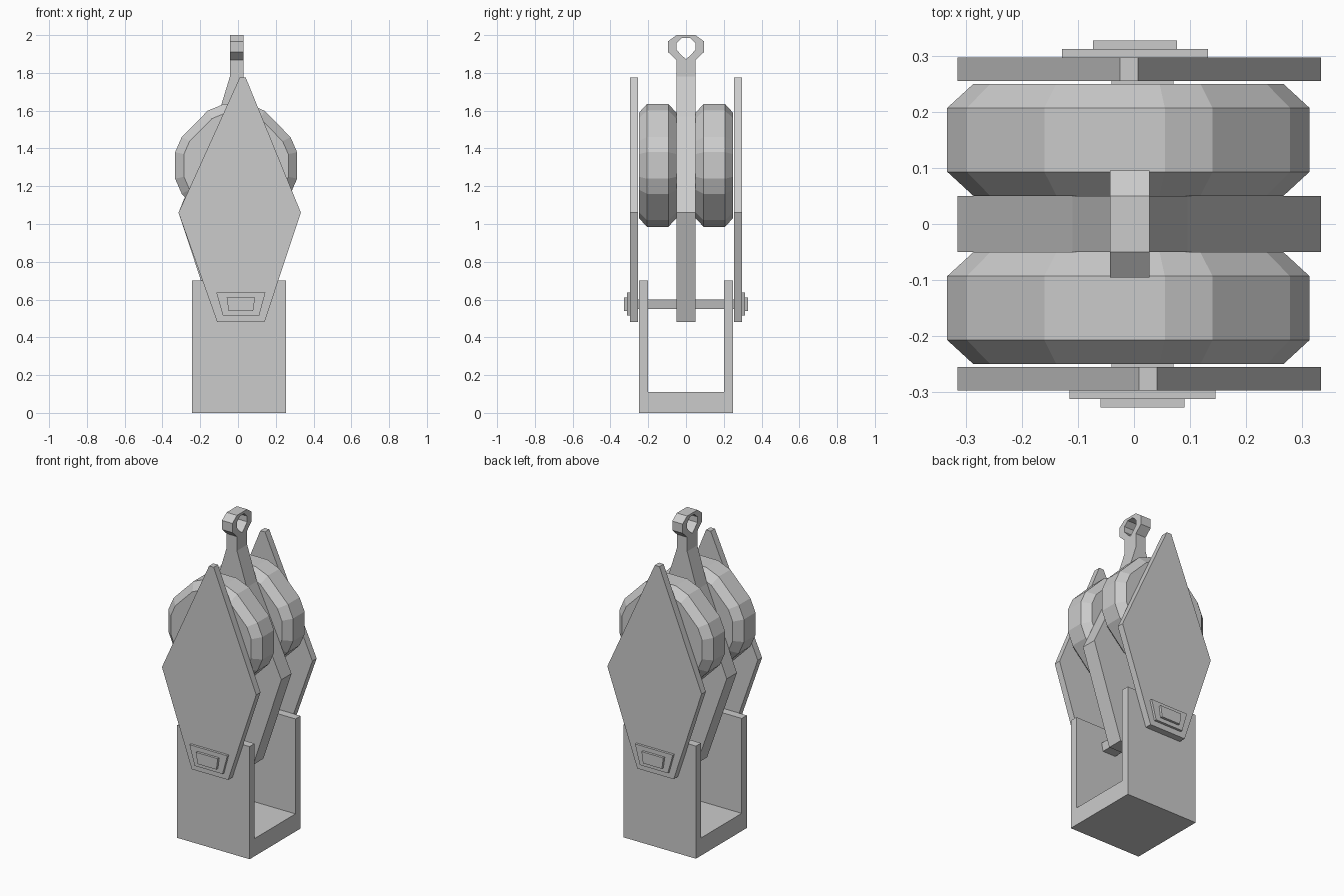
import bpy, bmesh

if "Cube" in bpy.data.objects:
    bpy.data.objects.remove(bpy.data.objects["Cube"])


def make_object(name, bm):
    bmesh.ops.recalc_face_normals(bm, faces=bm.faces)
    mesh = bpy.data.meshes.new(name)
    bm.to_mesh(mesh)
    bm.free()
    ob = bpy.data.objects.new(name, mesh)
    bpy.context.collection.objects.link(ob)
    return ob


def loft(name, rings, capped=True):
    """Join matching vertex rings with quads, capping the two ends."""
    bm = bmesh.new()
    vs = [[bm.verts.new(p) for p in ring] for ring in rings]
    n = len(vs[0])
    for a, b in zip(vs, vs[1:]):
        for i in range(n):
            j = (i + 1) % n
            bm.faces.new((a[i], a[j], b[j], b[i]))
    if capped:
        bm.faces.new(vs[0])
        bm.faces.new(vs[-1])
    return make_object(name, bm)


def plate(name, profile, y0, y1):
    """Extrude an x-z outline along y."""
    return loft(name, [[(x, y, z) for x, z in profile] for y in (y0, y1)])


def side_profile(profile, x0, x1, name):
    """Extrude a y-z outline along x."""
    return loft(name, [[(x, y, z) for y, z in profile] for x in (x0, x1)])


# U-shaped base bracket
side_profile([(-.25, 0), (.25, 0), (.25, .7), (.2, .7), (.2, .11),
              (-.2, .11), (-.2, .7), (-.25, .7)], -.243, .255, "base_bracket")

# Outer plates with stepped bolt heads (rear set sits slightly to the left)
for side, s, dx in (("front", -1, 0), ("back", 1, -.013)):
    top = .025 if s < 0 else -.009
    plate(side + "_plate",
          [(-.11 + dx, .48), (.14 + dx, .48), (.333, 1.06), (top + .016, 1.775),
           (top - .016, 1.775), (-.315, 1.06)], s * .255, s * .297)
    plate(side + "_bolt_washer",
          [(-.08 + dx, .515), (.112 + dx, .515), (.145 + dx, .637), (-.115 + dx, .637)],
          s * .297, s * .312)
    plate(side + "_bolt_head",
          [(-.05 + dx, .54), (.08 + dx, .54), (.09 + dx, .61), (-.06 + dx, .61)],
          s * .312, s * .327)

# Bolt through the bracket legs and plates
plate("cross_bolt", [(-.03, .55), (.06, .55), (.07, .6), (-.04, .6)], -.26, .26)

# Centre plate tapering to a narrow neck
plate("centre_plate",
      [(-.11, .48), (.14, .48), (.333, 1.06), (.095, 1.57), (.028, 1.78),
       (.028, 1.872), (-.043, 1.872), (-.043, 1.78), (-.11, 1.56), (-.315, 1.06)],
      -.05, .05)

# Hanging eye: faceted ring on top of the neck
outer = [(0, 1.862), (.05, 1.868), (.095, 1.91), (.095, 1.967), (.05, 2),
         (-.05, 2), (-.095, 1.967), (-.095, 1.91), (-.05, 1.868)]
inner = [(0, 1.872), (.025, 1.895), (.05, 1.922), (.05, 1.957), (.022, 1.984),
         (-.022, 1.984), (-.05, 1.957), (-.05, 1.922), (-.025, 1.895)]
loops = [(outer, -.043), (outer, .028), (inner, .028), (inner, -.043), (outer, -.043)]
eye = loft("hanging_eye", [[(x, y, z) for y, z in p] for p, x in loops], False)
bm = bmesh.new()
bm.from_mesh(eye.data)
bmesh.ops.remove_doubles(bm, verts=bm.verts, dist=1e-5)
bmesh.ops.recalc_face_normals(bm, faces=bm.faces)
bm.to_mesh(eye.data)
bm.free()

# Pair of chamfered sixteen-sided pulley wheels
quarter = [(.323, .07), (.288, .15), (.15, .29), (.065, .325)]
wheel = quarter + [(-x, z) for x, z in reversed(quarter)]
wheel += [(-x, -z) for x, z in wheel]
for side, s in (("front", -1), ("back", 1)):
    loft(side + "_pulley_wheel",
         [[(-.01 + x * k, s * .15 + y, 1.31 + z * k) for x, z in wheel]
          for y, k in ((-.1, .855), (-.057, 1), (.057, 1), (.1, .855))])
